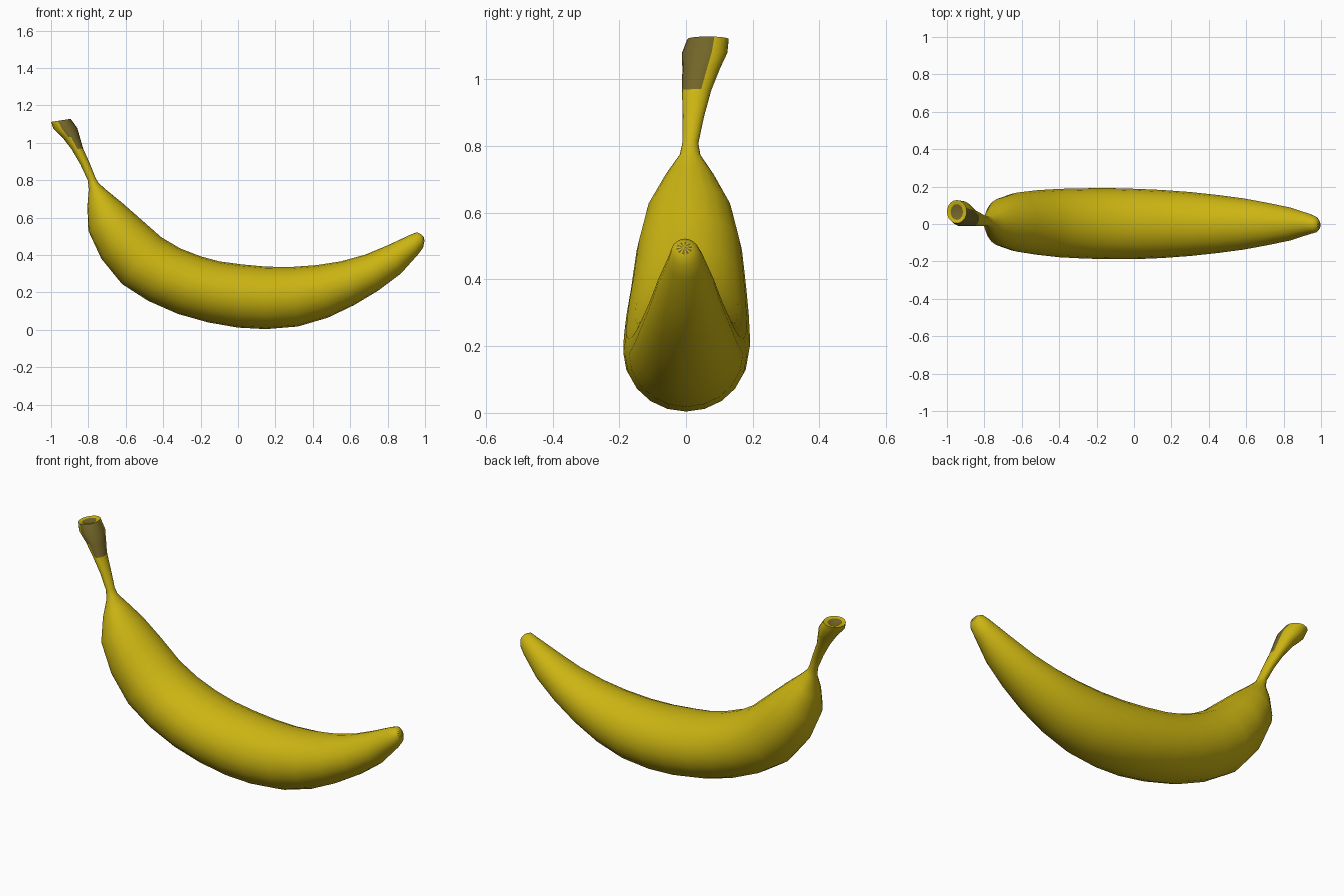
import bpy, bmesh, math
from mathutils import Vector

SIDES = 20


def material(name, rgb):
    m = bpy.data.materials.new(name)
    m.diffuse_color = (*rgb, 1)
    return m


yellow = material("banana yellow", (0.60, 0.46, 0.006))
brown = material("dry brown", (0.17, 0.13, 0.022))

# Cross-sections: inner edge (x, z), outer edge (x, z), half width, centre y
SECTIONS = [
    # rounded tip
    (0.978, 0.512, 0.997, 0.475, 0.024, -0.005),
    (0.955, 0.522, 0.990, 0.440, 0.042, -0.003),
    (0.920, 0.508, 0.960, 0.400, 0.054, 0.0),
    # body
    (0.80, 0.452, 0.87, 0.300, 0.088, 0.0),
    (0.68, 0.402, 0.75, 0.210, 0.113, 0.0),
    (0.55, 0.366, 0.62, 0.132, 0.137, 0.0),
    (0.42, 0.346, 0.48, 0.065, 0.155, 0.0),
    (0.28, 0.336, 0.32, 0.018, 0.171, 0.0),
    (0.15, 0.338, 0.15, 0.004, 0.182, 0.0),
    (0.02, 0.350, 0.00, 0.012, 0.188, 0.0),
    (-0.10, 0.366, -0.16, 0.040, 0.190, 0.002),
    (-0.20, 0.393, -0.32, 0.085, 0.188, 0.003),
    (-0.31, 0.436, -0.48, 0.155, 0.183, 0.005),
    (-0.41, 0.495, -0.62, 0.245, 0.173, 0.008),
    (-0.52, 0.592, -0.73, 0.380, 0.158, 0.010),
    (-0.62, 0.680, -0.80, 0.530, 0.128, 0.010),
    (-0.70, 0.745, -0.805, 0.660, 0.075, 0.011),
    # neck and stem
    (-0.747, 0.787, -0.797, 0.750, 0.032, 0.012),
    (-0.762, 0.815, -0.803, 0.800, 0.024, 0.013),
    (-0.792, 0.890, -0.843, 0.885, 0.032, 0.022),
    (-0.828, 0.970, -0.890, 0.965, 0.044, 0.032),
    (-0.845, 1.030, -0.940, 1.030, 0.056, 0.045),
    (-0.860, 1.080, -0.988, 1.078, 0.068, 0.056),
    (-0.895, 1.128, -1.000, 1.112, 0.062, 0.066),
    # sunken cut end
    (-0.915, 1.122, -0.980, 1.112, 0.042, 0.064),
]


def ring(bm, ux, uz, lx, lz, width, cy):
    up, low = Vector((ux, cy, uz)), Vector((lx, cy, lz))
    mid, half = (up + low) / 2, (up - low) / 2
    verts = []
    for i in range(SIDES):
        a = 2 * math.pi * i / SIDES
        c, s = math.cos(a), math.sin(a)
        verts.append(bm.verts.new(mid + half * c + Vector((0, width * s, 0))))
    return verts


def fan(bm, loop, offset):
    centre = sum((v.co for v in loop), Vector()) / SIDES + Vector(offset)
    tip = bm.verts.new(centre)
    return [bm.faces.new((loop[i], loop[(i + 1) % SIDES], tip)) for i in range(SIDES)]


# Fruit with its stem: one loft through all sections
bm = bmesh.new()
rings = [ring(bm, *s) for s in SECTIONS]
for a, b in zip(rings, rings[1:]):
    for i in range(SIDES):
        j = (i + 1) % SIDES
        bm.faces.new((a[i], a[j], b[j], b[i]))
blossom = fan(bm, rings[0], (0.006, 0, 0.003))
cut_end = fan(bm, rings[-1], (0.01, 0, -0.02))
bmesh.ops.recalc_face_normals(bm, faces=bm.faces)
bm.normal_update()

# Brown: the cut end, the blossom dot and a dry streak on the stem's front right side
streak = Vector((0.75, -0.66, 0.1))
for f in bm.faces:
    f.smooth = True
    c = f.calc_center_median()
    if c.z > 0.98 and f.normal.dot(streak) > 0.5:
        f.material_index = 1
for f in cut_end + blossom[::2]:
    f.material_index = 1

mesh = bpy.data.meshes.new("banana")
bm.to_mesh(mesh)
bm.free()
mesh.materials.append(yellow)
mesh.materials.append(brown)
banana = bpy.data.objects.new("banana", mesh)
bpy.context.collection.objects.link(banana)
bpy.context.view_layer.objects.active = banana
banana.select_set(True)
bpy.ops.object.shade_smooth_by_angle(angle=math.radians(50))
